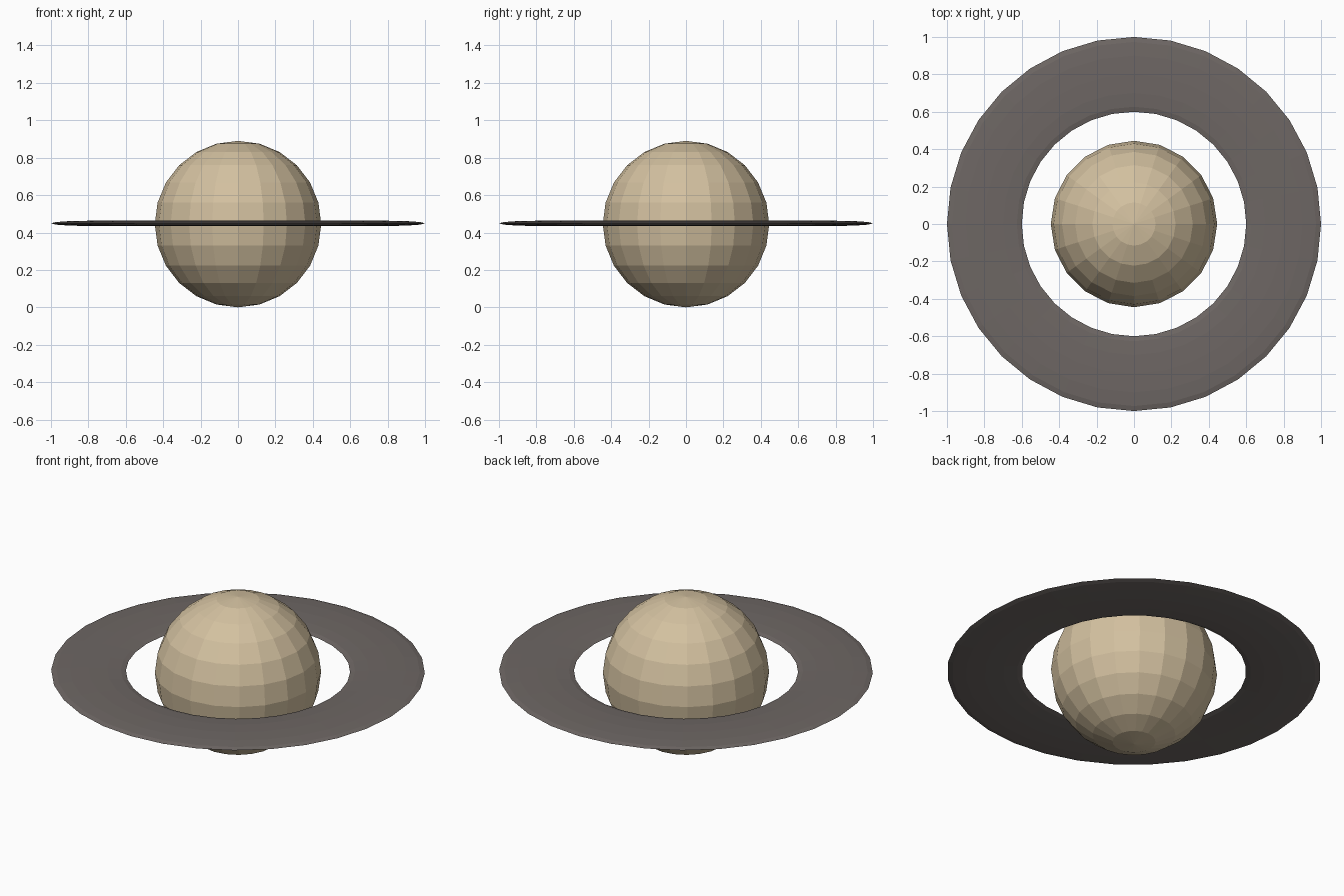
import bpy

if "Cube" in bpy.data.objects:
    bpy.data.objects.remove(bpy.data.objects["Cube"])

R = 0.445  # planet radius


def material(name, rgb):
    m = bpy.data.materials.new(name)
    m.diffuse_color = (*rgb, 1)
    m.use_nodes = True
    m.node_tree.nodes["Principled BSDF"].inputs["Base Color"].default_value = m.diffuse_color
    return m


def finish(name, mat):
    ob = bpy.context.object
    ob.name = name
    ob.data.materials.append(mat)
    bpy.ops.object.transform_apply(location=False, rotation=False, scale=True)
    bpy.ops.object.shade_flat()
    return ob


sand = material("sand", (0.65, 0.53, 0.35))
grey = material("warm grey", (0.155, 0.135, 0.127))

# faceted planet ball
bpy.ops.mesh.primitive_uv_sphere_add(segments=20, ring_count=12, radius=R,
                                     location=(0, 0, R))
finish("planet", sand)

# wide flattened ring
bpy.ops.mesh.primitive_torus_add(major_radius=0.8, minor_radius=0.2,
                                 major_segments=32, minor_segments=12,
                                 location=(0, 0, R + 0.004))
bpy.context.object.scale.z = 0.07
finish("ring", grey)
